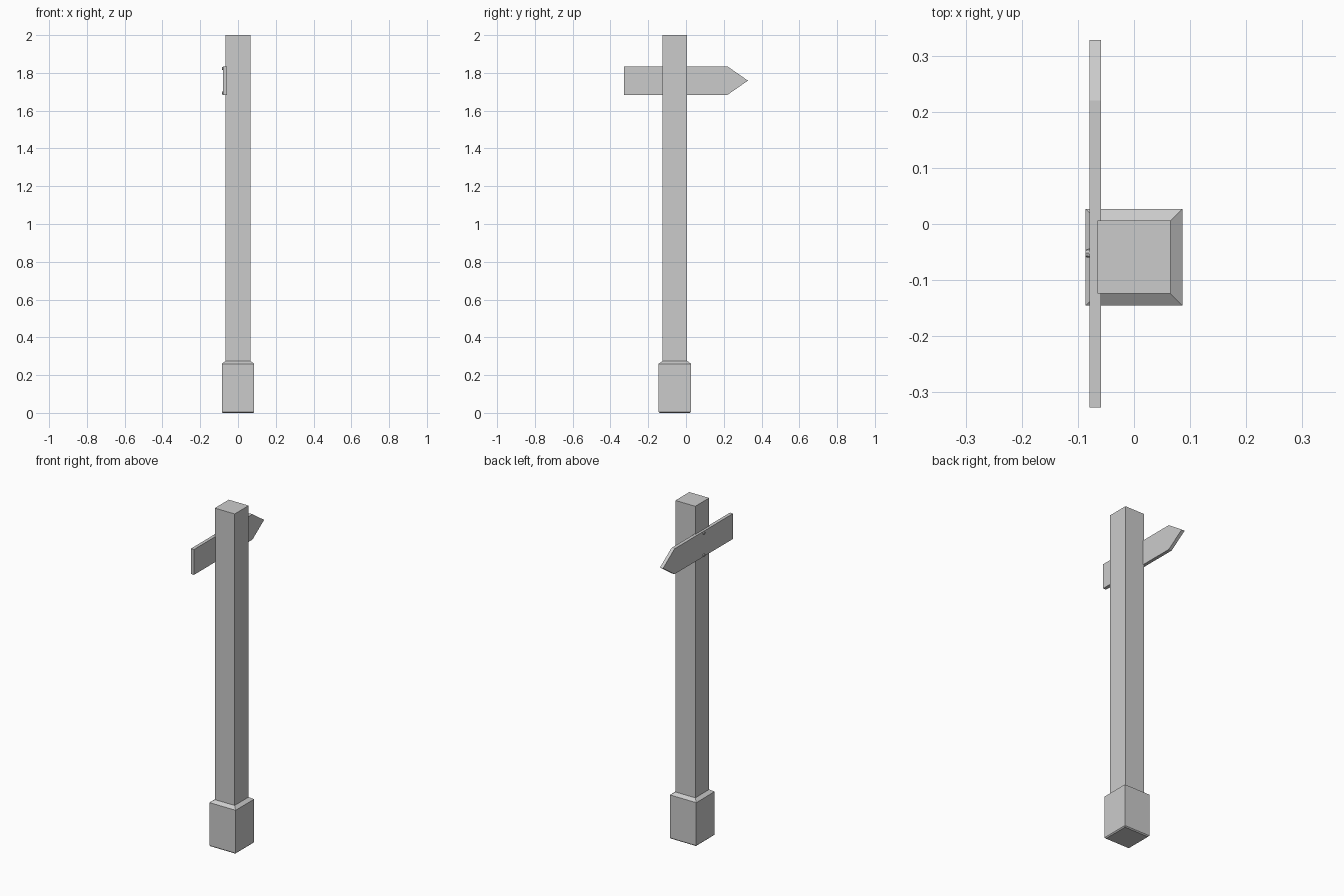
import bpy, bmesh, math
from mathutils import Matrix

if "Cube" in bpy.data.objects:
    bpy.data.objects.remove(bpy.data.objects["Cube"])

CY = -0.059  # post centre in y


def finish(name, bm):
    bmesh.ops.recalc_face_normals(bm, faces=bm.faces)
    mesh = bpy.data.meshes.new(name)
    bm.to_mesh(mesh)
    bm.free()
    obj = bpy.data.objects.new(name, mesh)
    bpy.context.collection.objects.link(obj)
    return obj


def square_loft(name, rings):
    """Stack of square rings (half width, z), capped at both ends."""
    bm = bmesh.new()
    loops = [[bm.verts.new((sx * h, CY + sy * h, z))
              for sx, sy in ((-1, -1), (1, -1), (1, 1), (-1, 1))]
             for h, z in rings]
    for a, b in zip(loops, loops[1:]):
        for i in range(4):
            j = (i + 1) % 4
            bm.faces.new((a[i], a[j], b[j], b[i]))
    bm.faces.new(loops[0][::-1])
    bm.faces.new(loops[-1])
    return finish(name, bm)


# Post and its chamfered footing
square_loft("post", [(0.065, 0.27), (0.065, 2.0)])
square_loft("base", [(0.080, 0.0), (0.086, 0.006), (0.086, 0.26), (0.065, 0.275)])

# Arrow-shaped sign board, extruded through its thickness
bm = bmesh.new()
outline = [(-0.327, 1.684), (0.22, 1.684), (0.328, 1.759), (0.22, 1.834), (-0.327, 1.834)]
face = bm.faces.new([bm.verts.new((-0.079, y, z)) for y, z in outline])
ext = bmesh.ops.extrude_face_region(bm, geom=[face])
bmesh.ops.translate(bm, vec=(0.02, 0, 0),
                    verts=[v for v in ext["geom"] if isinstance(v, bmesh.types.BMVert)])
finish("sign_board", bm)

# Nail heads fixing the board to the post
for name, z in (("upper_nail", 1.824), ("lower_nail", 1.694)):
    bm = bmesh.new()
    bmesh.ops.create_cone(bm, cap_ends=True, segments=8, radius1=0.009, radius2=0.007,
                          depth=0.012,
                          matrix=Matrix.Translation((-0.080, -0.052, z))
                          @ Matrix.Rotation(-math.pi / 2, 4, 'Y'))
    finish(name, bm)
